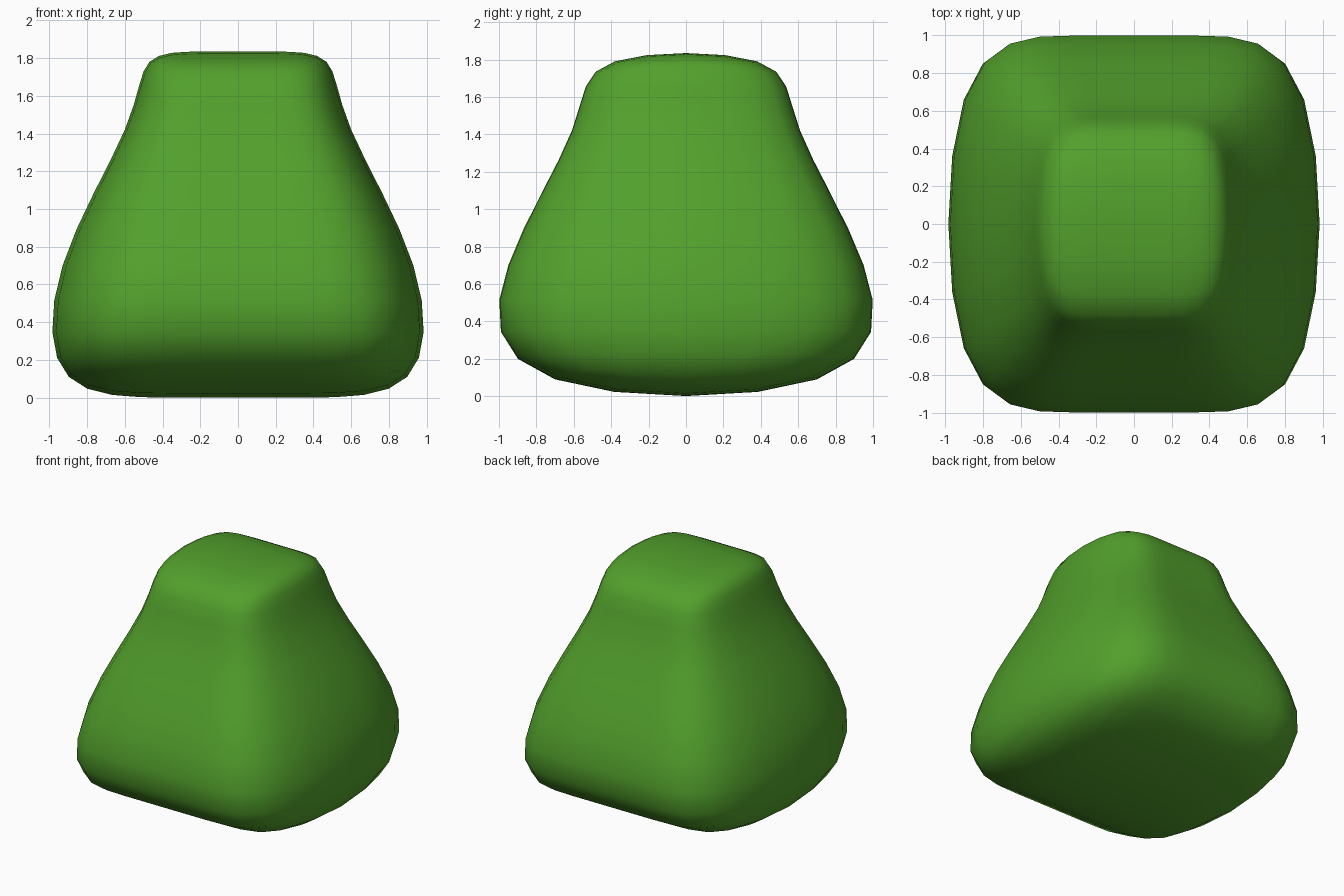
import bpy
import bmesh

if "Cube" in bpy.data.objects:
    bpy.data.objects.remove(bpy.data.objects["Cube"])

# Control cage levels: half width, half depth, height
LEVELS = [(1.027, 1.055, -0.029),
          (1.046, 1.034, 0.683),
          (0.529, 0.509, 1.497),
          (0.542, 0.589, 1.849)]
COLUMNS = (-1, -1 / 3, 1 / 3, 1)

bm = bmesh.new()

# One eight-point ring per level: four along the front, four along the back
rings = []
for w, d, z in LEVELS:
    ring = [bm.verts.new((c * w, -d, z)) for c in COLUMNS]
    ring += [bm.verts.new((c * w, d, z)) for c in reversed(COLUMNS)]
    rings.append(ring)

# Side walls
for low, high in zip(rings, rings[1:]):
    for i in range(8):
        j = (i + 1) % 8
        bm.faces.new((low[i], low[j], high[j], high[i]))

# Bottom and top caps, three strips each
for ring in (rings[0], rings[-1]):
    for i in range(3):
        bm.faces.new((ring[i], ring[i + 1], ring[6 - i], ring[7 - i]))
bmesh.ops.recalc_face_normals(bm, faces=bm.faces)
for f in bm.faces:
    f.smooth = True

mesh = bpy.data.meshes.new("tapered_body")
bm.to_mesh(mesh)
bm.free()
body = bpy.data.objects.new("tapered_body", mesh)
bpy.context.collection.objects.link(body)

# Rounded by subdivision
sub = body.modifiers.new("rounding", 'SUBSURF')
sub.levels = sub.render_levels = 2

green = bpy.data.materials.new("leaf_green")
green.diffuse_color = (0.085, 0.35, 0.025, 1)
green.use_nodes = True
green.node_tree.nodes["Principled BSDF"].inputs["Base Color"].default_value = green.diffuse_color
mesh.materials.append(green)
